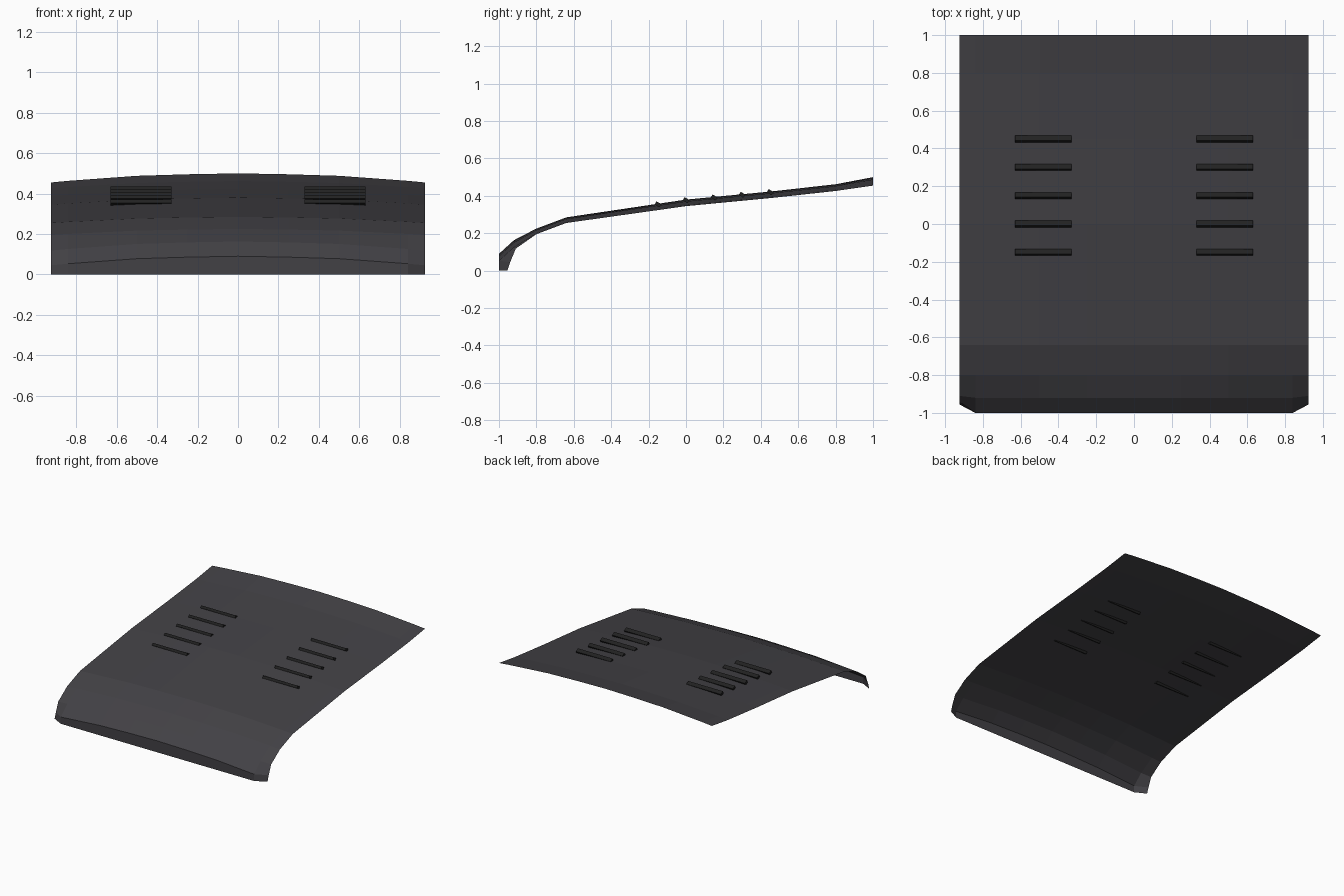
import bpy, bmesh, math

if "Cube" in bpy.data.objects:
    bpy.data.objects.remove(bpy.data.objects["Cube"])

def material(name, rgb):
    m = bpy.data.materials.new(name)
    m.diffuse_color = (*rgb, 1)
    m.use_nodes = True
    m.node_tree.nodes["Principled BSDF"].inputs["Base Color"].default_value = m.diffuse_color
    return m

def make_object(name, bm, mat):
    bmesh.ops.recalc_face_normals(bm, faces=bm.faces)
    me = bpy.data.meshes.new(name)
    bm.to_mesh(me)
    bm.free()
    me.materials.append(mat)
    ob = bpy.data.objects.new(name, me)
    bpy.context.collection.objects.link(ob)
    return ob

paint = material("dark_paint", (0.055, 0.053, 0.06))
black = material("vent_black", (0.015, 0.015, 0.015))

# Centre-line profile, back to front: y, z, drop at the side edge
profile = [(1, .50, .045), (.8, .462, .036), (.45, .423, .035), (0, .38, .035),
           (-.64, .285, .03), (-.8, .225, .03), (-.92, .163, .045),
           (-1, .09, .045), (-1, 0, 0)]
# Half-width columns: x, share of the drop
columns = [(0, 0), (.25, .1), (.5, .27), (.84, .82), (.925, 1)]
columns = [(-x, f) for x, f in columns[:0:-1]] + columns

# Hood panel with chamfered front corners
bm = bmesh.new()
grid = []
for y, z, drop in profile:
    row = []
    for x, f in columns:
        yy = y
        if abs(x) > .9:
            yy = {-.92: -.91, -1: -.955 if z == 0 else -.94}.get(y, y)
        row.append(bm.verts.new((x, yy, z - drop * f)))
    grid.append(row)
for a, b in zip(grid, grid[1:]):
    for i in range(len(a) - 1):
        bm.faces.new((a[i], b[i], b[i + 1], a[i + 1]))
for f in bm.faces:
    f.normal_update()
make_object("hood_panel", bm, paint)
# The open sheet must face upwards
me = bpy.data.objects["hood_panel"].data
if me.polygons[0].normal.z < 0:
    me.flip_normals()

def sheet_height(y):
    for (y1, z1, _), (y0, z0, _) in zip(profile, profile[1:]):
        if y0 <= y <= y1:
            return z0 + (z1 - z0) * (y - y0) / (y1 - y0) - .009

# Two rows of five tilted louvre slats
for side, sx in (("left", -1), ("right", 1)):
    for k in range(5):
        y = -.15 + .15 * k
        bm = bmesh.new()
        bmesh.ops.create_cube(bm, size=1)
        bmesh.ops.scale(bm, vec=(.30, .03, .02), verts=bm.verts)
        ob = make_object(f"{side}_louvre_{k + 1}", bm, black)
        ob.location = (sx * .48, y, sheet_height(y) + .006)
        ob.rotation_euler = (math.radians(-30), 0, 0)
